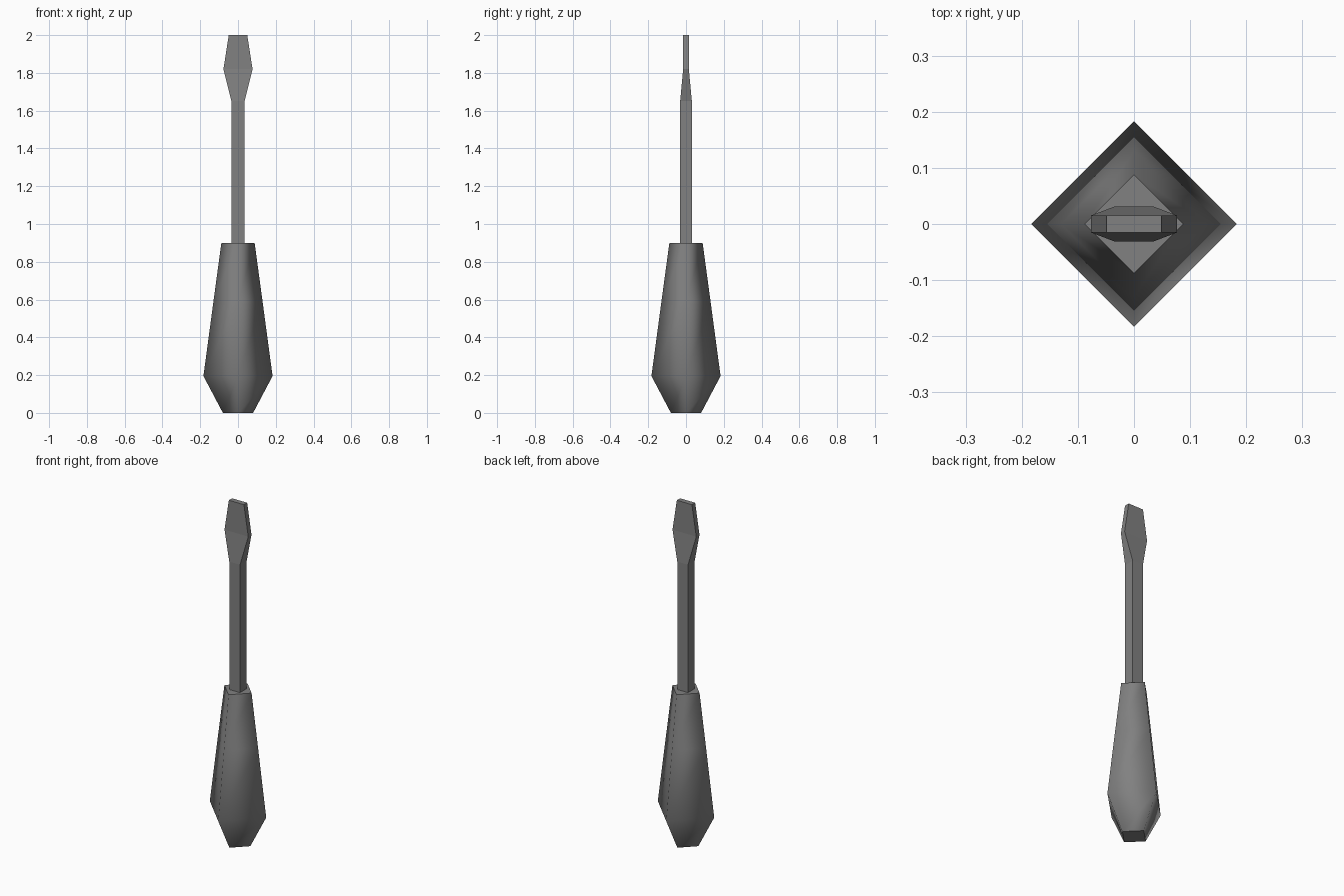
import bpy
import bmesh
import math

cube = bpy.data.objects.get("Cube")
if cube:
    bpy.data.objects.remove(cube, do_unlink=True)

grey = bpy.data.materials.new("mid grey")
grey.use_nodes = True
colour = (0.22, 0.22, 0.22, 1)
grey.diffuse_color = colour
grey.node_tree.nodes["Principled BSDF"].inputs["Base Color"].default_value = colour


def loft(name, sections, start_angle, smooth):
    """Join four-sided cross-sections (half x, half y, z) and cap both ends."""
    bm = bmesh.new()
    rings = []
    for hx, hy, z in sections:
        ring = []
        for i in range(4):
            a = start_angle + i * math.pi / 2
            # Scale so a square reaches its half widths and a diamond its points
            k = 1 / max(abs(math.cos(a)), abs(math.sin(a)))
            ring.append(bm.verts.new((hx * k * math.cos(a), hy * k * math.sin(a), z)))
        rings.append(ring)
    for low, high in zip(rings, rings[1:]):
        for i in range(4):
            j = (i + 1) % 4
            face = bm.faces.new((low[i], low[j], high[j], high[i]))
            face.smooth = smooth
    caps = [bm.faces.new(rings[0][::-1]), bm.faces.new(rings[-1])]
    for cap in caps:
        for edge in cap.edges:
            edge.smooth = False
    bmesh.ops.recalc_face_normals(bm, faces=bm.faces)
    mesh = bpy.data.meshes.new(name)
    bm.to_mesh(mesh)
    bm.free()
    mesh.materials.append(grey)
    obj = bpy.data.objects.new(name, mesh)
    bpy.context.collection.objects.link(obj)
    return obj


# Diamond-section handle, softly shaded around its sides
handle_profile = [(0.08, 0), (0.183, 0.195), (0.13, 0.59), (0.088, 0.9)]
loft("handle", [(r, r, z) for r, z in handle_profile], 0, True)

# Square shaft flaring into a flat blade
loft("shaft_and_blade", [
    (0.035, 0.031, 0.9),
    (0.035, 0.031, 1.65),
    (0.077, 0.015, 1.82),
    (0.049, 0.015, 2.0),
], math.pi / 4, False)
